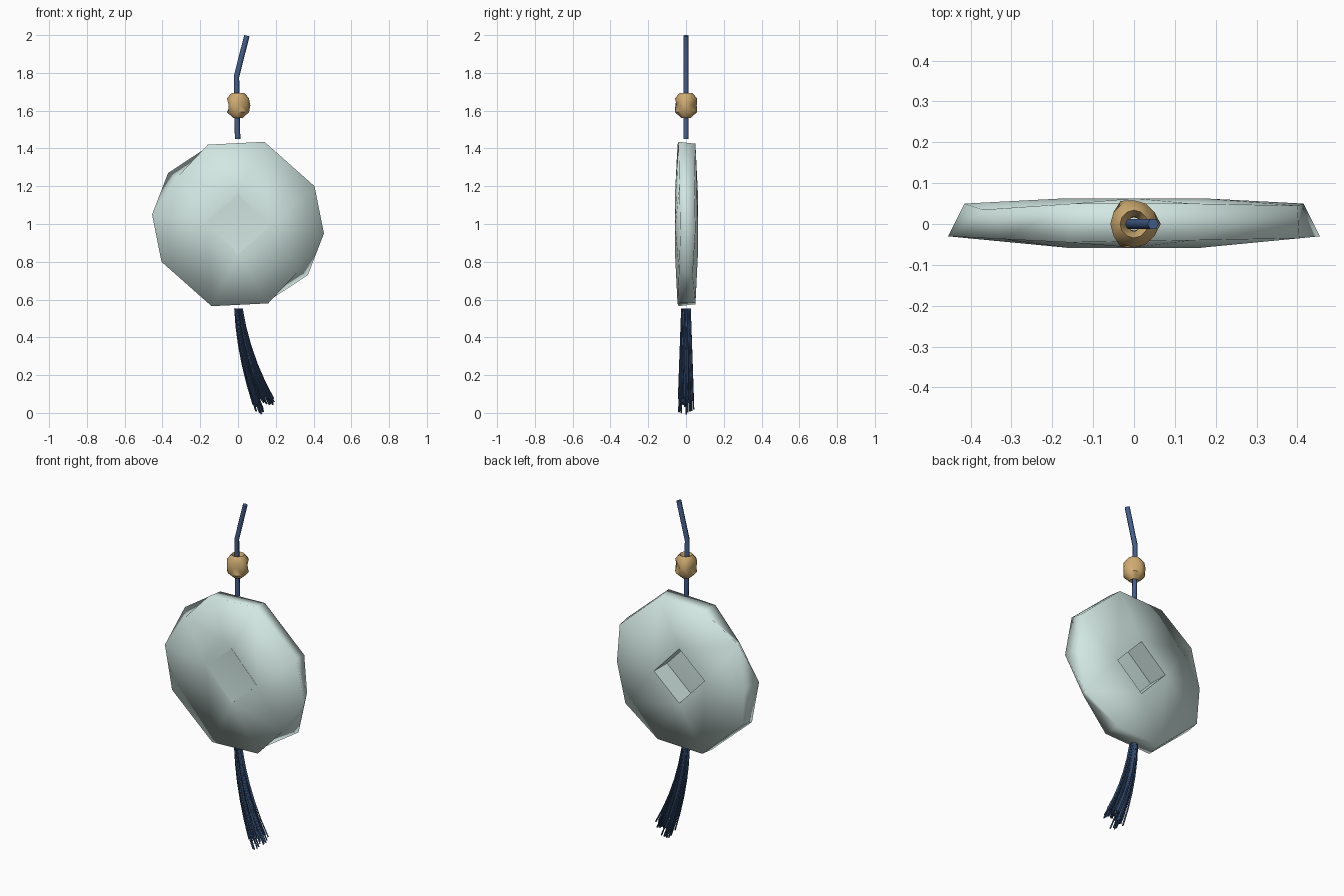
import bpy, bmesh, math, random
from mathutils import Vector

if "Cube" in bpy.data.objects:
    bpy.data.objects.remove(bpy.data.objects["Cube"], do_unlink=True)
random.seed(4)


def material(name, rgb):
    m = bpy.data.materials.new(name)
    m.use_nodes = True
    col = (*rgb, 1)
    m.diffuse_color = col
    m.node_tree.nodes["Principled BSDF"].inputs["Base Color"].default_value = col
    return m


jade = material("pale jade", (0.66, 0.82, 0.78))
gold = material("warm gold", (0.62, 0.41, 0.165))
blue = material("cord blue", (0.06, 0.115, 0.27))
navy = material("tassel navy", (0.03, 0.065, 0.145))


def finish(name, bm, mat, angle=None):
    bmesh.ops.recalc_face_normals(bm, faces=bm.faces[:])
    mesh = bpy.data.meshes.new(name)
    bm.to_mesh(mesh)
    bm.free()
    ob = bpy.data.objects.new(name, mesh)
    bpy.context.collection.objects.link(ob)
    mesh.materials.append(mat)
    if angle:
        bpy.ops.object.select_all(action="DESELECT")
        ob.select_set(True)
        bpy.context.view_layer.objects.active = ob
        bpy.ops.object.shade_smooth_by_angle(angle=math.radians(angle))
    return ob


def half_turn(points):
    """Complete a ring by turning half of it about the pendant's y axis."""
    return points + [(-x, y, 2 - z) for x, y, z in points]


def tube(bm, path, radius, sides):
    """Sweep a round section along a path, and cap the ends."""
    path = [Vector(p) for p in path]
    rings = []
    for i, p in enumerate(path):
        along = (path[min(i + 1, len(path) - 1)] - path[max(i - 1, 0)]).normalized()
        u = along.cross(Vector((0, 1, 0))).normalized()
        v = along.cross(u)
        rings.append([bm.verts.new(p + radius * (u * math.cos(a) + v * math.sin(a)))
                      for a in (math.tau * k / sides for k in range(sides))])
    for a, b in zip(rings, rings[1:]):
        for k in range(sides):
            n = (k + 1) % sides
            bm.faces.new((a[k], a[n], b[n], b[k]))
    bm.faces.new(rings[0])
    bm.faces.new(rings[-1])


# Pendant: two faceted outlines, joined to a square opening on each side
front = half_turn([(-.32, -.037, 1.25), (-.16, -.045, 1.42), (.14, -.04, 1.435),
                   (.405, -.035, 1.2), (.455, -.03, .95)])
back = half_turn([(-.37, .035, 1.27), (-.15, .05, 1.415), (.14, .05, 1.425),
                  (.4, .045, 1.19), (.415, .05, .97)])
diamond = [(-.165, 1.015), (0, 1.16), (.165, .985), (0, .84)]
corner = [0, 1, 1, 2, 2, 2, 3, 3, 0, 0]

bm = bmesh.new()
rims = [[bm.verts.new(p) for p in ring] for ring in (front, back)]
holes = [[bm.verts.new((x, y, z)) for x, z in diamond] for y in (-.058, .063)]
for i in range(len(front)):
    j = (i + 1) % len(front)
    bm.faces.new((rims[0][i], rims[0][j], rims[1][j], rims[1][i]))
    for rim, hole in zip(rims, holes):
        loop = [rim[i], rim[j], hole[corner[j]]]
        if corner[i] != corner[j]:
            loop.append(hole[corner[i]])
        bm.faces.new(loop)
finish("pendant", bm, jade, 130)

# Square recess: open at the back, closed by a dished panel at the front
bm = bmesh.new()
near, far = [[bm.verts.new((x, y, z)) for x, z in diamond] for y in (-.059, .063)]
middle = bm.verts.new((0, -.05, 1))
for i in range(4):
    j = (i + 1) % 4
    bm.faces.new((near[i], near[j], far[j], far[i]))
    bm.faces.new((near[i], near[j], middle))
finish("pendant_recess", bm, jade, 30)

# Bead: turned rings with an uneven waist
bm = bmesh.new()
profile = [(.018, 1.668), (.034, 1.694), (.058, 1.665), (0, 1.627),
           (.058, 1.592), (.024, 1.56), (.016, 1.575)]
sides = 12
rings = []
for r, z in profile:
    ring = []
    for k in range(sides):
        a = math.tau * k / sides
        rad = r or .053 + .013 * math.cos(3 * a + .3)
        ring.append(bm.verts.new((rad * math.cos(a), rad * math.sin(a), z)))
    rings.append(ring)
for a, b in zip(rings, rings[1:] + rings[:1]):
    for k in range(sides):
        n = (k + 1) % sides
        bm.faces.new((a[k], a[n], b[n], b[k]))
finish("bead", bm, gold, 60)

# Cord: bent hanging cord through the bead
bm = bmesh.new()
tube(bm, [(-.002, 0, 1.45), (-.006, 0, 1.62), (-.008, 0, 1.78), (.047, 0, 1.997)], .0145, 6)
finish("cord", bm, blue, 70)

# Tassel: thin strands that fan out and sweep to one side
bm = bmesh.new()
for n in range(54):
    a = random.uniform(0, math.tau)
    r = math.sqrt(random.random())
    u, v = r * math.cos(a), r * math.sin(a)
    length = random.uniform(.88, 1)
    path = []
    for k in range(6):
        t = length * k / 5
        path.append((.002 + .055 * t + .095 * t * t + u * (.02 + .035 * t),
                     v * (.022 + .02 * t),
                     .553 - .54 * t + u * .04 * t * t))
    tube(bm, path, .0045, 4)
finish("tassel", bm, navy, 50)
